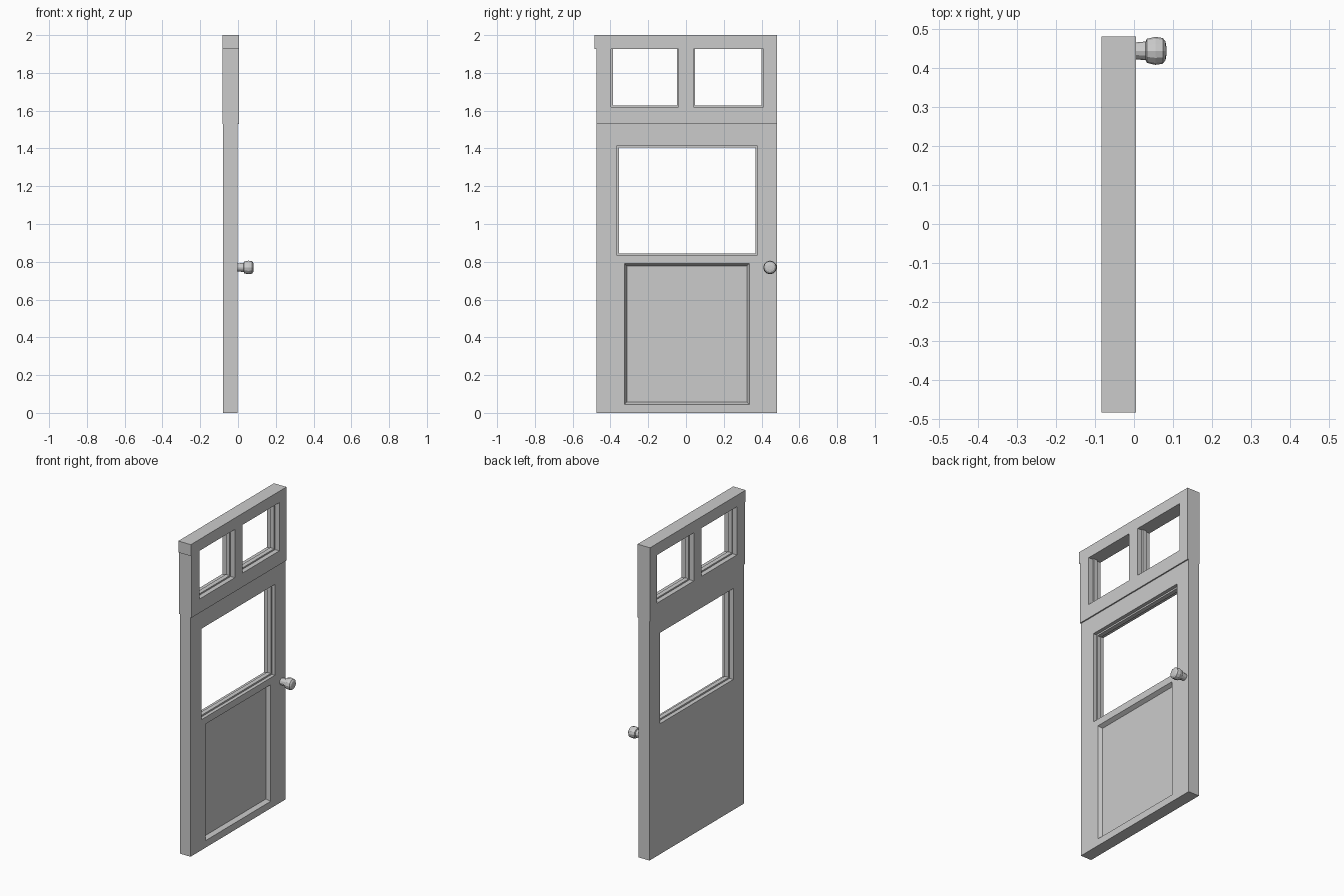
import bpy, bmesh, math
from mathutils import Matrix

if "Cube" in bpy.data.objects:
    bpy.data.objects.remove(bpy.data.objects["Cube"])


def make_object(name, bm):
    bmesh.ops.recalc_face_normals(bm, faces=bm.faces)
    mesh = bpy.data.meshes.new(name)
    bm.to_mesh(mesh)
    bm.free()
    ob = bpy.data.objects.new(name, mesh)
    bpy.context.collection.objects.link(ob)
    return ob


def block(name, x, y, z, inset=0.0):
    """Box given by ranges; inset shrinks the low-x end into a taper."""
    bm = bmesh.new()
    bmesh.ops.create_cube(bm, size=1)
    cy, cz = sum(y) / 2, sum(z) / 2
    for v in bm.verts:
        i = inset if v.co.x < 0 else 0
        v.co = (x[0] if v.co.x < 0 else x[1],
                cy + v.co.y * (y[1] - y[0] - 2 * i),
                cz + v.co.z * (z[1] - z[0] - 2 * i))
    return make_object(name, bm)


def cut(target, cutter):
    cutter.hide_render = True
    mod = target.modifiers.new("cut", 'BOOLEAN')
    mod.object = cutter
    mod.solver = 'EXACT'
    bpy.context.view_layer.objects.active = target
    bpy.ops.object.modifier_apply(modifier=mod.name)
    bpy.data.objects.remove(cutter)


def frame(name, x, y, z, w):
    """Rectangular ring of width w lying inside an opening."""
    bm = bmesh.new()
    rings = []
    for px, i in ((x[0], 0), (x[1], 0), (x[1], w), (x[0], w)):
        rings.append([bm.verts.new((px, a, b)) for a, b in (
            (y[0] + i, z[0] + i), (y[1] - i, z[0] + i),
            (y[1] - i, z[1] - i), (y[0] + i, z[1] - i))])
    for r in range(4):
        a, b = rings[r], rings[(r + 1) % 4]
        for k in range(4):
            n = (k + 1) % 4
            bm.faces.new((a[k], a[n], b[n], b[k]))
    return make_object(name, bm)


LIP_X = (-0.053, -0.025)
THROUGH = (-0.2, 0.2)

# Door leaf with window opening and a sunken panel with sloped edges
door = block("door_leaf", (-0.079, -0.003), (-0.475, 0.482), (0, 1.53))
win_y, win_z = (-0.365, 0.377), (0.834, 1.415)
cut(door, block("window_cutter", THROUGH, win_y, win_z))
cut(door, block("panel_cutter", (-0.028, 0.022), (-0.338, 0.348), (0.032, 0.803), 0.026))
frame("window_lip", LIP_X, win_y, win_z, 0.01)

# Transom above the door with two small lights
transom = block("transom", (-0.083, 0.005), (-0.475, 0.482), (1.53, 1.927))
for side, y in (("left", (-0.396, -0.039)), ("right", (0.039, 0.41))):
    cut(transom, block("light_cutter", THROUGH, y, (1.619, 2.1)))
    frame("transom_lip_" + side, LIP_X, y, (1.619, 1.936), 0.009)

# Head rail, slightly overhanging one end
block("head_rail", (-0.083, 0.005), (-0.484, 0.482), (1.927, 2.0))

# Door knob: lathed profile (x, radius) about the x axis
profile = ((-0.004, 0.021), (0.03, 0.024), (0.033, 0.031), (0.055, 0.036),
           (0.074, 0.033), (0.081, 0.024), (0.083, 0.012))
SIDES = 12
bm = bmesh.new()
rings = [[bm.verts.new((x, r * math.cos(2 * math.pi * k / SIDES),
                        r * math.sin(2 * math.pi * k / SIDES)))
          for k in range(SIDES)] for x, r in profile]
for a, b in zip(rings, rings[1:]):
    for k in range(SIDES):
        n = (k + 1) % SIDES
        bm.faces.new((a[k], a[n], b[n], b[k]))
bm.faces.new(rings[0])
bm.faces.new(rings[-1])
bmesh.ops.transform(bm, matrix=Matrix.Translation((0, 0.445, 0.77)), verts=bm.verts)
make_object("door_knob", bm)
